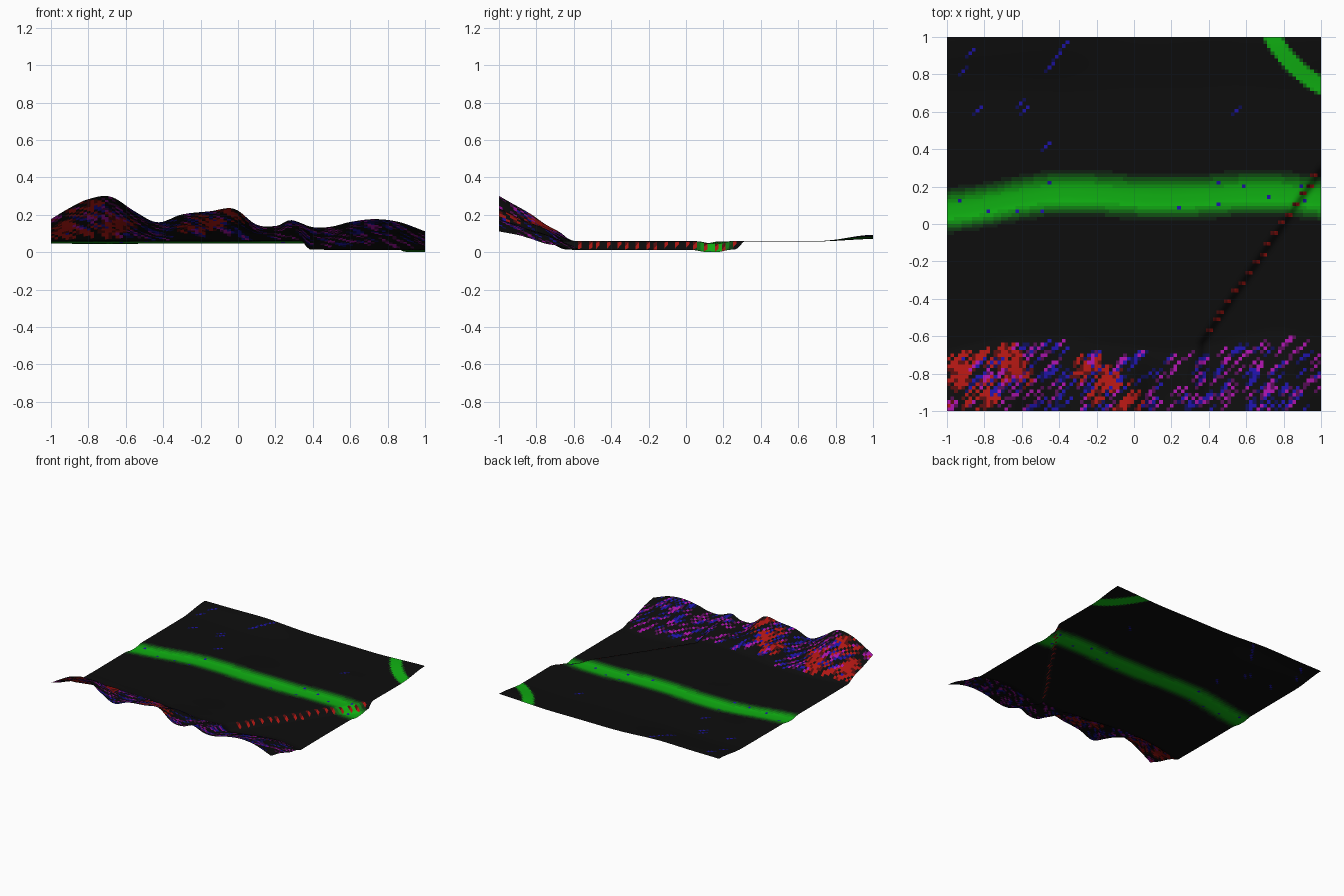
import bpy, bmesh, math, random
from mathutils import Vector, noise

if "Cube" in bpy.data.objects:
    bpy.data.objects.remove(bpy.data.objects["Cube"])

random.seed(4)
N = 104                      # cells per side


def curve(pts, x):
    """Smooth Hermite interpolation through (x, value) points."""
    n = len(pts)
    k = 0
    while k < n - 2 and x > pts[k + 1][0]:
        k += 1

    def slope(i):
        a, b = pts[max(i - 1, 0)], pts[min(i + 1, n - 1)]
        return (b[1] - a[1]) / (b[0] - a[0])
    (x0, y0), (x1, y1) = pts[k], pts[k + 1]
    h = x1 - x0
    t = (x - x0) / h
    return ((2*t**3 - 3*t*t + 1) * y0 + (t**3 - 2*t*t + t) * h * slope(k)
            + (3*t*t - 2*t**3) * y1 + (t**3 - t*t) * h * slope(k + 1))


def step(a, b, v):
    t = min(max((v - a) / (b - a), 0), 1)
    return t * t * (3 - 2 * t)


# crest of the ridge along the front edge, its foot, and the river centre line
RIDGE = [(-1, .18), (-.9, .24), (-.8, .287), (-.68, .30), (-.55, .22), (-.43, .163),
         (-.3, .205), (-.15, .222), (-.02, .235), (.1, .15), (.21, .145), (.28, .175),
         (.4, .137), (.5, .14), (.6, .165), (.73, .18), (.86, .165), (1, .115)]
FOOT = [(-1, -.67), (-.7, -.61), (-.4, -.59), (-.1, -.64), (.2, -.66),
        (.4, -.64), (.6, -.58), (.8, -.55), (1, -.6)]
RIVER = [(-1, .07), (-.8, .10), (-.6, .14), (-.4, .165), (-.2, .16), (0, .148),
         (.2, .143), (.4, .15), (.6, .162), (.8, .16), (1, .135)]


def river_dist(x, y):
    return abs(y - curve(RIVER, x))


def fault_dist(x, y):
    return x - max(.8 + y / 1.45, .36)


def hill(x, y):
    return (curve(FOOT, x) - y) / (1 + curve(FOOT, x))


def height(x, y):
    z = .062 + .003 * noise.noise(Vector((x * 2, y * 2, 3)))
    z += step(.7, 1, y) * (.012 + .022 * math.exp(-((x + .5) / .3) ** 2)
                           + .015 * step(.5, 1, abs(x)))
    z -= .046 * step(-.02, .02, fault_dist(x, y))
    z -= .013 * (1 - step(.02, .11, river_dist(x, y)))
    t = hill(x, y)
    if t > 0:
        t = min(t, 1)
        rough = noise.noise(Vector((x * 6, y * 6, 1))) * .03 * step(0, .5, t) * (1 - t)
        u = t ** .9 * step(-.05, .18, t)
        z += (curve(RIDGE, x) - z) * u + rough
    return max(z, 0)


# materials: dark ground, river greens, speckle colours bright and dim
def material(name, rgb):
    m = bpy.data.materials.new(name)
    m.diffuse_color = (*rgb, 1)
    m.use_nodes = True
    m.node_tree.nodes["Principled BSDF"].inputs["Base Color"].default_value = m.diffuse_color
    return m


GREENS = 8
mats = [material("ground", (.004, .004, .004))]
for i in range(1, GREENS + 1):
    f = (i / GREENS) ** 1.8
    mats.append(material(f"green_{i}", (.005, .004 + .43 * f, .006)))
SPECK = {}
for name, rgb in {"red": (.42, .008, .006), "magenta": (.38, .006, .38),
                  "blue": (.012, .006, .38)}.items():
    SPECK[name] = len(mats)
    mats.append(material(name, rgb))
    mats.append(material(name + "_dim", [max(c * .22, .004) for c in rgb]))

# terrain sheet
bm = bmesh.new()
bmesh.ops.create_grid(bm, x_segments=N, y_segments=N, size=1)
for v in bm.verts:
    v.co.z = height(v.co.x, v.co.y)
low = min(v.co.z for v in bm.verts)
cells = {}
for f in bm.faces:
    v = f.calc_center_median()
    v.z -= 0
    cells[int((v.x + 1) * N / 2), int((v.y + 1) * N / 2)] = f
    f.smooth = True
for v in bm.verts:
    v.co.z -= low


def paint(i, j, name):
    """Diagonal streak: bright cell with a dim neighbour at each end."""
    s = SPECK[name]
    for k, m in ((0, s), (1, s + random.randint(0, 1)), (-1, s + 1)):
        f = cells.get((i + k, j + k))
        if f and (k == 0 or f.material_index in (0, s + 1)):
            f.material_index = m


# green river and curved road in the back right corner
for f in cells.values():
    c = f.calc_center_median()
    g = 1 - step(.03, .14, river_dist(c.x, c.y))
    road = abs(math.hypot(c.x - 1.3, c.y - 1.3) - .635)
    g = max(g, 1 - step(.035, .055, road))
    f.material_index = round(g * GREENS)

# red, magenta and blue speckles on the ridge slopes
RED_SPOTS = [(-.92, -.79, .10), (-.7, -.7, .09), (-.62, -.78, .06), (-.82, -.92, .07),
             (-.17, -.86, .08), (-.02, -.95, .06), (-.24, -.78, .05)]
for (i, j), f in cells.items():
    c = f.calc_center_median()
    if hill(c.x, c.y) > .13:
        red = max(math.exp(-((c.x - a) ** 2 + (c.y - b) ** 2) / (r * r)) for a, b, r in RED_SPOTS)
        if random.random() < red * .6:
            paint(i, j, "red")
        elif random.random() < .16:
            paint(i, j, random.choice(("blue", "magenta")))

# stray marks on the plain and river banks
for x, y in [(-.42, .9), (-.38, .95), (-.46, .83), (-.6, .65), (-.58, .61), (-.84, .6),
             (-.48, .42), (-.88, .92), (-.92, .82), (.54, .6), (-.93, .12), (-.78, .06),
             (-.62, .07), (-.5, .07), (-.45, .22), (.24, .08), (.45, .1), (.45, .22),
             (.58, .2), (.72, .14), (.9, .2), (.92, .12)]:
    paint(int((x + 1) * N / 2), int((y + 1) * N / 2), "blue")

# dotted red line along the fault step
for k in range(17):
    y = -.57 + k * .052
    i, j = int((1.8 + y / 1.45) * N / 2), int((y + 1) * N / 2)
    for di, dim in ((0, 0), (-1, 1)):
        if (i + di, j) in cells:
            cells[i + di, j].material_index = SPECK["red"] + dim

mesh = bpy.data.meshes.new("terrain")
bm.to_mesh(mesh)
bm.free()
for m in mats:
    mesh.materials.append(m)
terrain = bpy.data.objects.new("terrain", mesh)
bpy.context.collection.objects.link(terrain)
